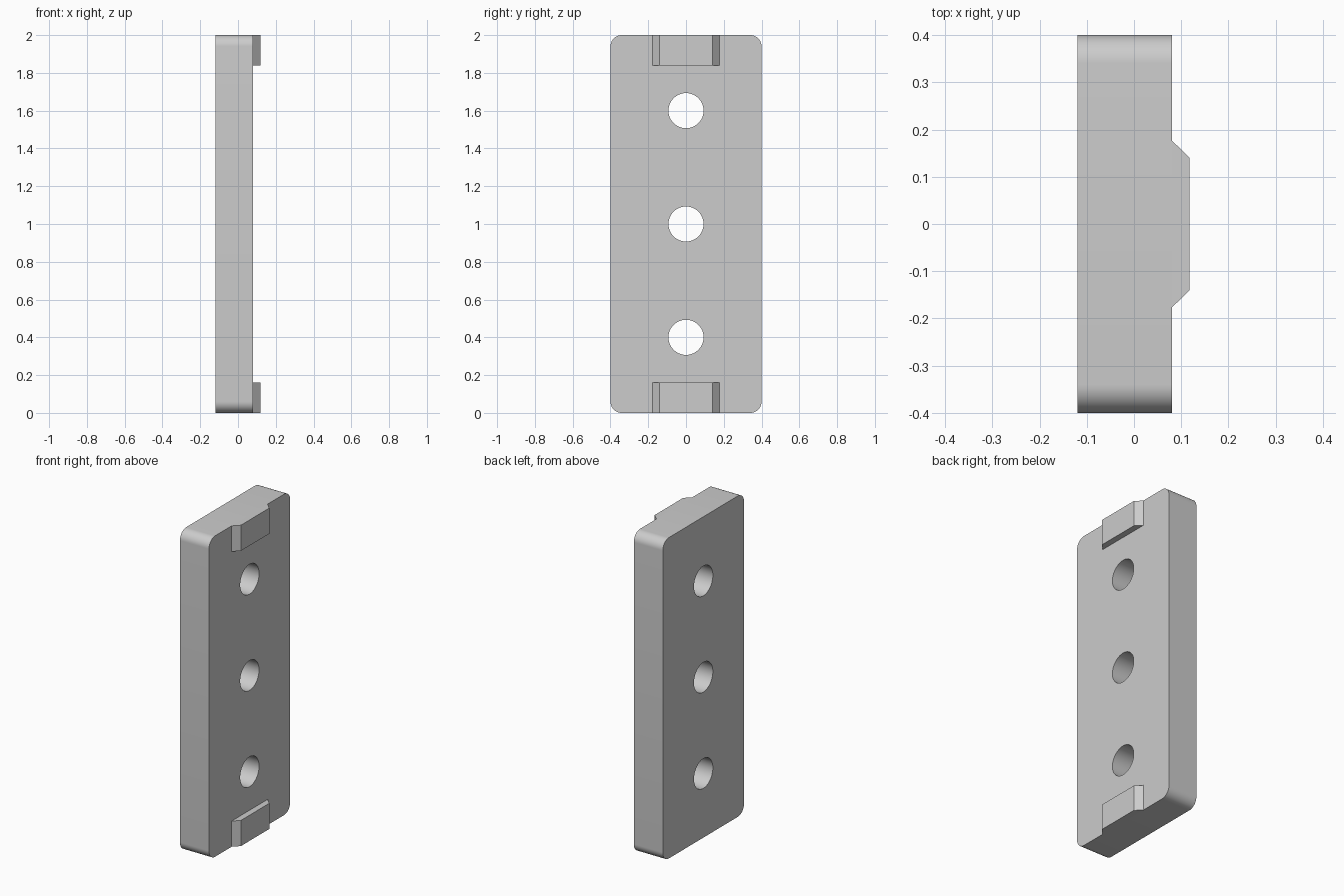
import bpy, bmesh, math

if "Cube" in bpy.data.objects:
    bpy.data.objects.remove(bpy.data.objects["Cube"], do_unlink=True)

X_BACK, X_FACE, X_LUG = -0.12, 0.08, 0.118
HALF_W, HEIGHT, CORNER = 0.4, 2.0, 0.06
HOLE_R = 0.093

grey = bpy.data.materials.new("light grey")
grey.use_nodes = True
colour = (0.604, 0.604, 0.604, 1)
grey.diffuse_color = colour
grey.node_tree.nodes["Principled BSDF"].inputs["Base Color"].default_value = colour


def arc(cy, cz, r, start, sweep, steps):
    """Points of an arc in the YZ plane."""
    return [(cy + r * math.cos(start + sweep * i / steps),
             cz + r * math.sin(start + sweep * i / steps)) for i in range(steps + 1)]


def add_loop(bm, points, x):
    verts = [bm.verts.new((x, y, z)) for y, z in points]
    return [bm.edges.new((a, b)) for a, b in zip(verts, verts[1:] + verts[:1])]


def finish(bm, name):
    bmesh.ops.recalc_face_normals(bm, faces=bm.faces)
    mesh = bpy.data.meshes.new(name)
    bm.to_mesh(mesh)
    bm.free()
    mesh.materials.append(grey)
    obj = bpy.data.objects.new(name, mesh)
    bpy.context.collection.objects.link(obj)
    return obj


# Plate: rounded outline with three through holes, extruded along x
outline = []
for k, (sy, sz) in enumerate([(1, 1), (-1, 1), (-1, -1), (1, -1)]):
    outline += arc(sy * (HALF_W - CORNER), HEIGHT / 2 + sz * (HEIGHT / 2 - CORNER),
                   CORNER, k * math.pi / 2, math.pi / 2, 12)
bm = bmesh.new()
edges = add_loop(bm, outline, X_BACK)
for z in (0.4, 1.0, 1.6):
    edges += add_loop(bm, arc(0, z, HOLE_R, 0, math.tau, 48)[:-1], X_BACK)
bmesh.ops.triangle_fill(bm, edges=edges, use_beauty=True)
base = bm.faces[:]
result = bmesh.ops.extrude_face_region(bm, geom=base, use_keep_orig=True)
top = [v for v in result["geom"] if isinstance(v, bmesh.types.BMVert)]
bmesh.ops.translate(bm, verts=top, vec=(X_FACE - X_BACK, 0, 0))
plate = finish(bm, "plate")
bpy.ops.object.select_all(action="DESELECT")
plate.select_set(True)
bpy.context.view_layer.objects.active = plate
bpy.ops.object.shade_smooth_by_angle(angle=math.radians(30))

# Locating lugs: tapered blocks at both ends of the face
profile = [(X_FACE, -0.177), (X_LUG, -0.14), (X_LUG, 0.14), (X_FACE, 0.177)]
for name, z0 in (("lower_lug", 0.0), ("upper_lug", 1.84)):
    bm = bmesh.new()
    face = bm.faces.new([bm.verts.new((x, y, z0)) for x, y in profile])
    result = bmesh.ops.extrude_face_region(bm, geom=[face], use_keep_orig=True)
    top = [v for v in result["geom"] if isinstance(v, bmesh.types.BMVert)]
    bmesh.ops.translate(bm, verts=top, vec=(0, 0, 0.16))
    finish(bm, name)
